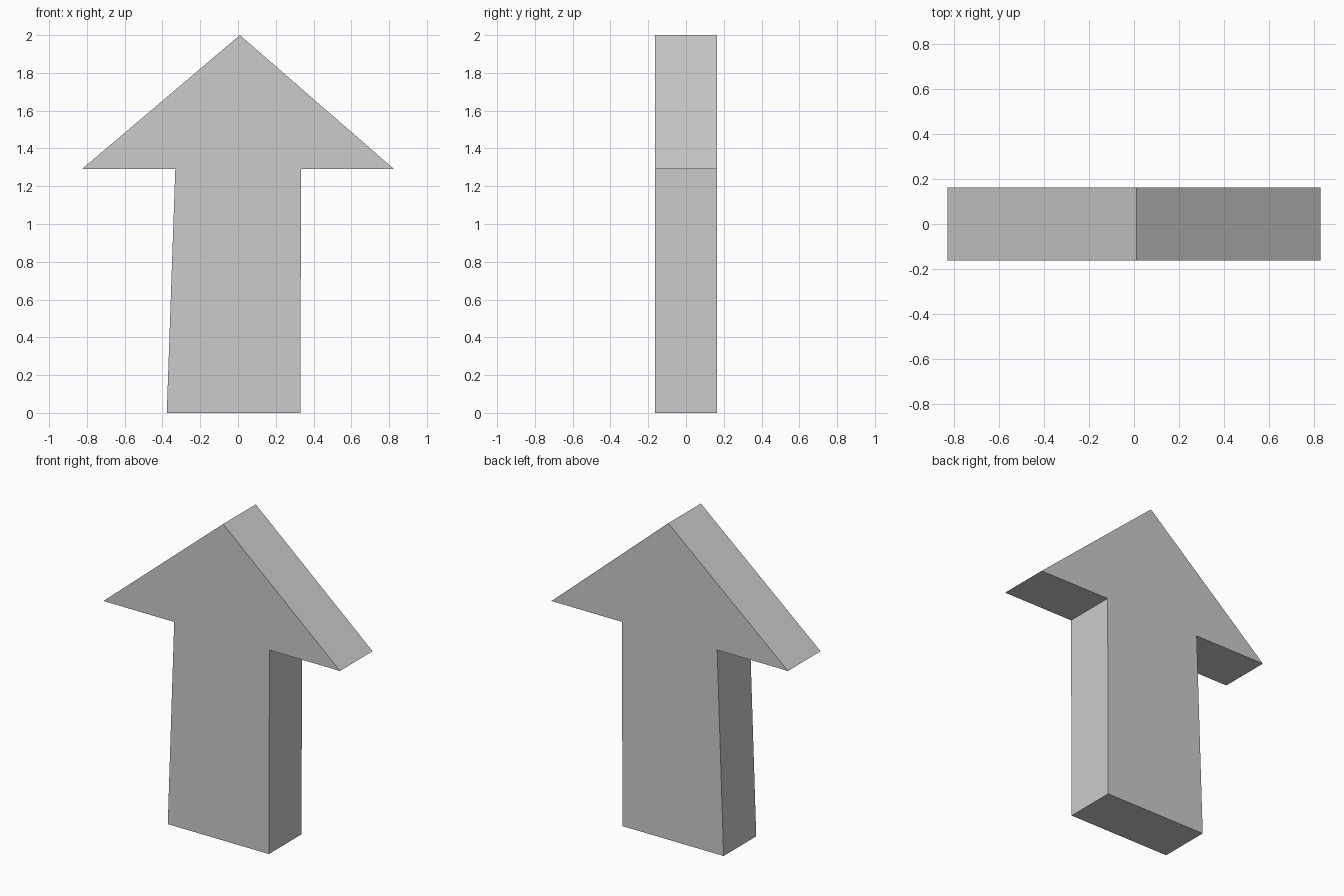
import bpy
import bmesh

if "Cube" in bpy.data.objects:
    bpy.data.objects.remove(bpy.data.objects["Cube"])

HALF_DEPTH = 0.163

# Arrow outline (x, z), counter-clockwise seen from the front
outline = [(-0.377, 0), (0.33, 0), (0.334, 1.29), (0.827, 1.29),
           (0.01, 2), (-0.827, 1.29), (-0.332, 1.29)]

# Front face extruded back into a solid slab
bm = bmesh.new()
face = bm.faces.new([bm.verts.new((x, -HALF_DEPTH, z)) for x, z in outline])
result = bmesh.ops.extrude_face_region(bm, geom=[face], use_keep_orig=True)
back = [v for v in result["geom"] if isinstance(v, bmesh.types.BMVert)]
bmesh.ops.translate(bm, verts=back, vec=(0, 2 * HALF_DEPTH, 0))
bmesh.ops.recalc_face_normals(bm, faces=bm.faces)

mesh = bpy.data.meshes.new("up_arrow")
bm.to_mesh(mesh)
bm.free()
bpy.context.collection.objects.link(bpy.data.objects.new("up_arrow", mesh))
